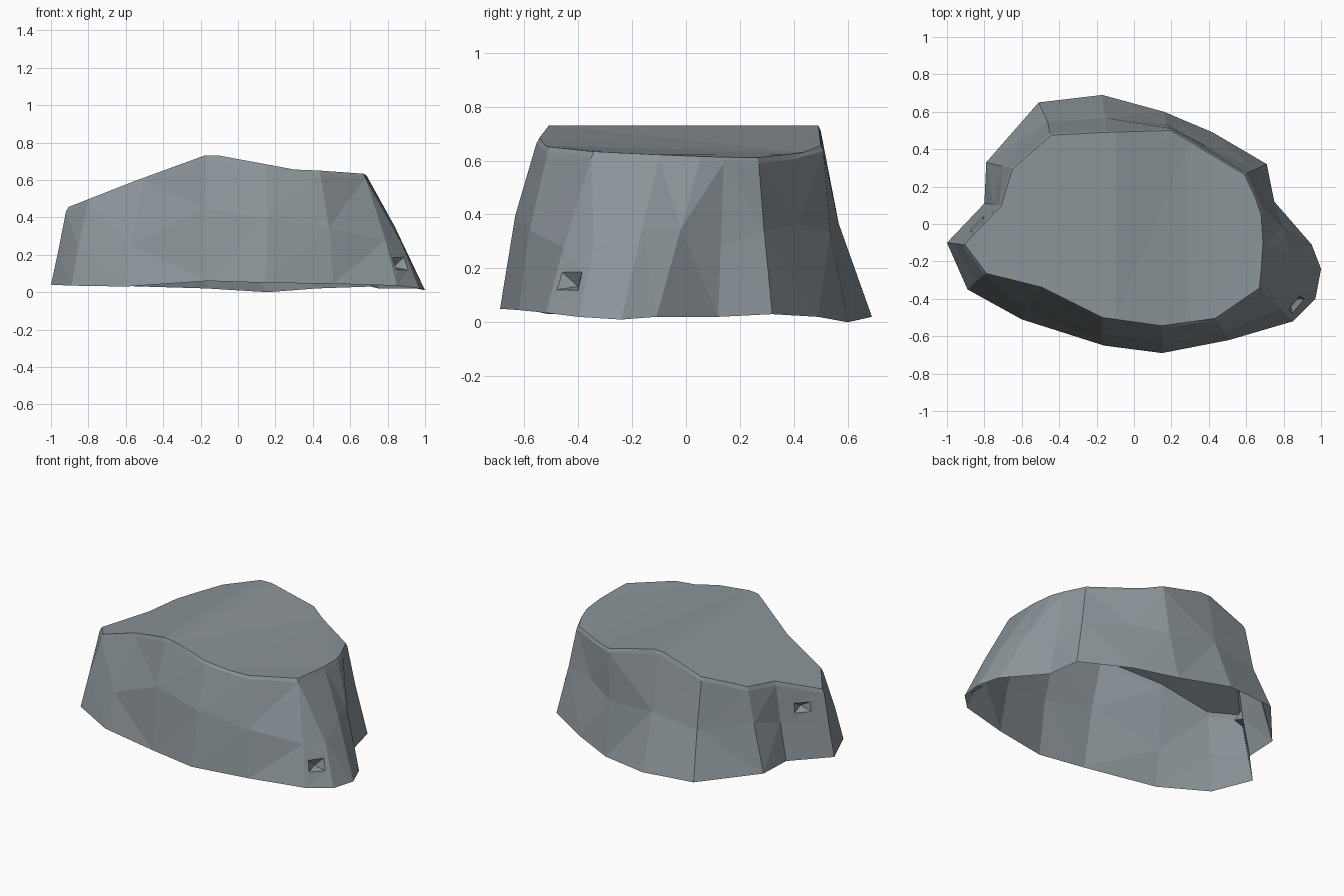
import bpy, bmesh, random
from mathutils import Vector

if "Cube" in bpy.data.objects:
    bpy.data.objects.remove(bpy.data.objects["Cube"])

random.seed(4)

# Footprint of the rock (x, y, z) and the matching top rim (x, y)
BASE = [(-1, -.10, .04), (-.89, -.35, .035), (-.6, -.51, .03), (-.16, -.65, .06),
        (.15, -.69, .05), (.51, -.62, .045), (.85, -.52, .035), (.97, -.40, .02),
        (1, -.24, .01), (.95, -.11, .02), (.75, .12, .02), (.71, .32, .03),
        (.42, .49, .02), (.16, .6, 0), (-.17, .69, .02), (-.51, .65, .03),
        (-.79, .33, .04), (-.80, .11, .04)]
RIM = [(-.92, -.11), (-.80, -.27), (-.5, -.345), (-.17, -.51), (.15, -.555),
       (.44, -.515), (.68, -.35), (.69, -.25), (.70, -.10), (.69, .05),
       (.66, .14), (.60, .27), (.40, .39), (.2, .51), (-.15, .50),
       (-.45, .485), (-.66, .30), (-.72, .10)]
# Ridge line of the sloping top (x, z)
RIDGE = [(-.92, .45), (-.55, .595), (-.18, .73), (-.10, .73), (.30, .65), (.70, .63)]


def top_height(x, y):
    x = min(max(x, RIDGE[0][0]), RIDGE[-1][0])
    for (x0, z0), (x1, z1) in zip(RIDGE, RIDGE[1:]):
        if x <= x1:
            z = z0 + (z1 - z0) * (x - x0) / (x1 - x0)
            break
    return z - .045 * (y + .3) * min(max((x + .1) / .7, 0), 1)


bm = bmesh.new()
n = len(BASE)
rings = [[], [], [], []]
for b, r in zip(BASE, RIM):
    base = Vector(b)
    rim = Vector((r[0], r[1], top_height(*r) - .02))
    # Middle of the wall: slightly bulged in front, hollowed at the back
    mid = base.lerp(rim, .5 + random.uniform(-.12, .12))
    out = Vector((mid.x, mid.y, 0)).normalized()
    mid += out * (-.04 * mid.y + random.uniform(-.008, .008))
    crown = Vector((r[0] * .985, r[1] * .98, top_height(*r)))
    for ring, co in zip(rings, (base, mid, rim, crown)):
        ring.append(bm.verts.new(co))

# Walls and narrow chipped rim; the underside stays open
for lo, hi in zip(rings, rings[1:]):
    for i in range(n):
        j = (i + 1) % n
        bm.faces.new((lo[i], lo[j], hi[j], hi[i]))

# Top, split across at each break of the ridge line
tops = [bm.faces.new(rings[3])]
for x, _ in RIDGE[1:-1]:
    geom = list({v for f in tops for v in f.verts}) + \
        list({e for f in tops for e in f.edges}) + tops
    res = bmesh.ops.bisect_plane(bm, geom=geom, plane_co=(x, 0, 0), plane_no=(1, 0, 0))
    tops = list({g for g in res["geom"] if isinstance(g, bmesh.types.BMFace)})
for v in {v for f in tops for v in f.verts}:
    v.co.z = top_height(v.co.x, v.co.y)


# Small chipped notches in the wall
def notch(target, size, depth):
    target = Vector(target)
    bm.normal_update()
    walls = [f for f in bm.faces if len(f.verts) == 4 and abs(f.normal.z) < .8]
    face = min(walls, key=lambda f: (f.calc_center_median() - target).length)
    normal = face.normal.copy()
    centre = face.calc_center_median()
    bmesh.ops.inset_individual(bm, faces=[face], thickness=.01)
    for v in face.verts:
        d = v.co - centre
        side = Vector((d.x, d.y, 0)).normalized() * size[0]
        up = Vector((0, 0, size[1] if d.z > 0 else -size[1]))
        offset = side + up
        v.co = centre + offset - normal * offset.dot(normal)
    hub = bmesh.ops.poke(bm, faces=[face])["verts"][0]
    hub.co -= normal * depth


notch((.78, -.46, .28), (.06, .025), .05)
notch((-.88, .0, .30), (.05, .03), .05)

bmesh.ops.triangulate(bm, faces=[f for f in bm.faces if len(f.verts) > 3],
                      quad_method='SHORT_EDGE', ngon_method='BEAUTY')
bmesh.ops.recalc_face_normals(bm, faces=bm.faces[:])
if sum(f.normal.z * f.calc_area() for f in bm.faces) < 0:
    bmesh.ops.reverse_faces(bm, faces=bm.faces[:])

mesh = bpy.data.meshes.new("rock")
bm.to_mesh(mesh)
bm.free()
stone = bpy.data.materials.new("blue grey stone")
stone.diffuse_color = (.26, .297, .32, 1)
stone.use_nodes = True
stone.node_tree.nodes["Principled BSDF"].inputs["Base Color"].default_value = stone.diffuse_color
mesh.materials.append(stone)
rock = bpy.data.objects.new("rock", mesh)
bpy.context.collection.objects.link(rock)
